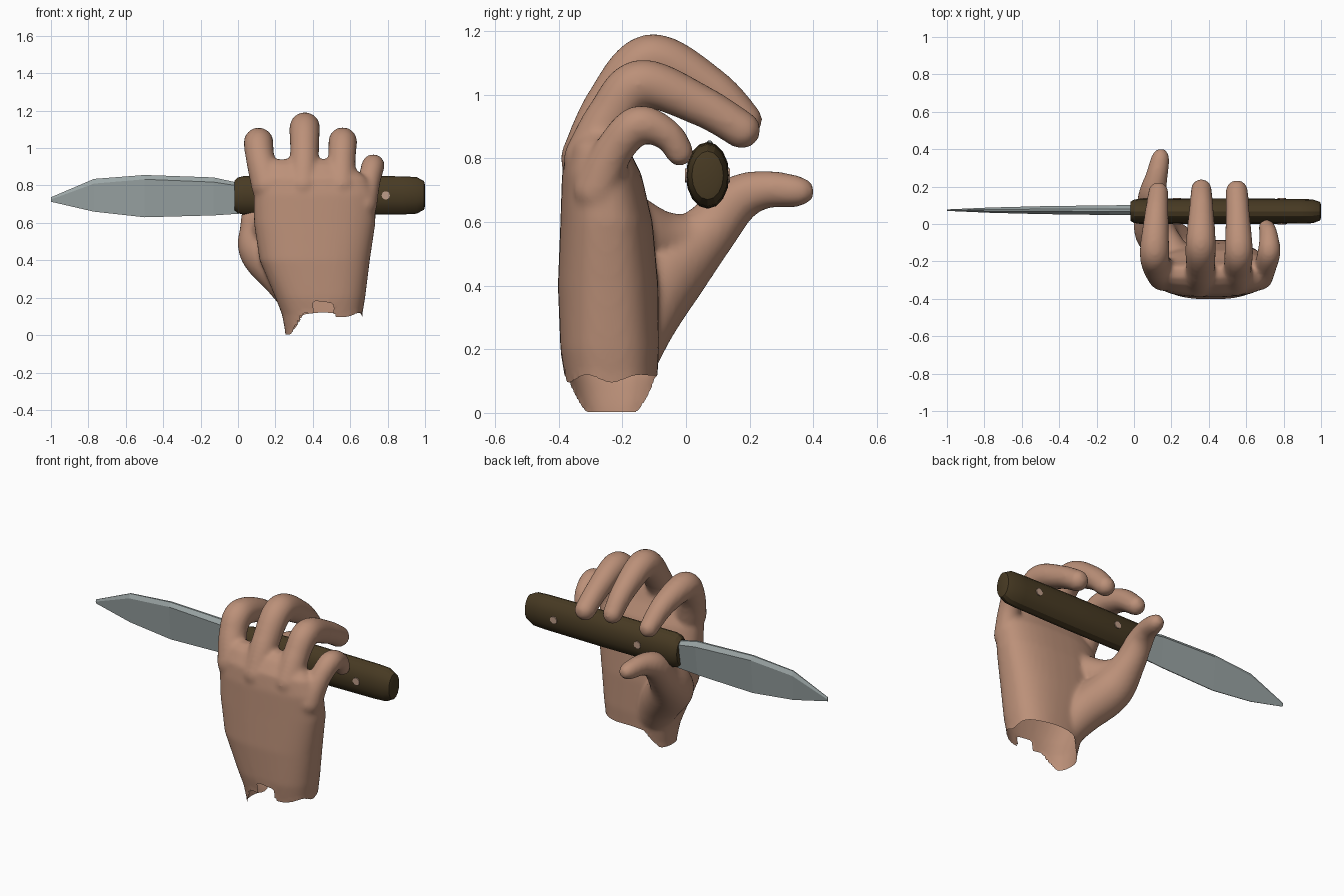
import bpy, bmesh, math
from mathutils import Vector

cube = bpy.data.objects.get("Cube")
if cube:
    bpy.data.objects.remove(cube, do_unlink=True)


def material(name, rgb, rough=0.6):
    m = bpy.data.materials.new(name)
    m.use_nodes = True
    m.diffuse_color = (*rgb, 1)
    shader = m.node_tree.nodes["Principled BSDF"]
    shader.inputs["Base Color"].default_value = (*rgb, 1)
    shader.inputs["Roughness"].default_value = rough
    return m


skin = material("skin", (0.50, 0.28, 0.19))
wood = material("dark wood", (0.065, 0.043, 0.017))
steel = material("steel", (0.33, 0.38, 0.38))
rivet_tone = material("rivet", (0.52, 0.34, 0.25))


def add_object(name, bm, mat, smooth_angle=None):
    bmesh.ops.recalc_face_normals(bm, faces=bm.faces)
    mesh = bpy.data.meshes.new(name)
    bm.to_mesh(mesh)
    bm.free()
    mesh.materials.append(mat)
    obj = bpy.data.objects.new(name, mesh)
    bpy.context.collection.objects.link(obj)
    if smooth_angle:
        bpy.ops.object.select_all(action='DESELECT')
        obj.select_set(True)
        bpy.context.view_layer.objects.active = obj
        bpy.ops.object.shade_smooth_by_angle(angle=math.radians(smooth_angle))
    return obj


def loft(bm, rings):
    """Skin a list of equal-length point rings and cap both ends."""
    loops = [[bm.verts.new(p) for p in ring] for ring in rings]
    n = len(loops[0])
    for a, b in zip(loops, loops[1:]):
        for i in range(n):
            j = (i + 1) % n
            bm.faces.new((a[i], a[j], b[j], b[i]))
    bm.faces.new(loops[0])
    bm.faces.new(loops[-1])


def catmull(p0, p1, p2, p3, t):
    return 0.5 * (2 * p1 + (p2 - p0) * t + (2 * p0 - 5 * p1 + 4 * p2 - p3) * t * t
                  + (3 * p1 - p0 - 3 * p2 + p3) * t ** 3)


def limb(bm, points, steps=11):
    """Rounded tapering limb through (x, y, z, radius) joints."""
    pts = [Vector(p) for p in points]
    pts = [pts[0]] + pts + [pts[-1]]
    for k in range(1, len(pts) - 2):
        for s in range(steps + 1):
            x, y, z, r = catmull(*pts[k - 1:k + 3], s / steps)
            ball = bmesh.ops.create_icosphere(bm, subdivisions=3, radius=r)
            bmesh.ops.translate(bm, verts=ball["verts"], vec=(x, y, z))


def super_ring(cz, cx, cy, rx, ry, power=0.8, n=40):
    ring = []
    for i in range(n):
        a = math.tau * i / n
        c, s = math.cos(a), math.sin(a)
        ring.append((cx + rx * math.copysign(abs(c) ** power, c),
                     cy + ry * math.copysign(abs(s) ** power, s), cz))
    return ring


# Palm and wrist: height, centre x, centre y, half width, half depth
bm = bmesh.new()
palm = [(-0.07, .46, -.23, .20, .12), (0.03, .455, -.235, .205, .13),
        (0.11, .45, -.235, .215, .145), (0.2, .44, -.24, .24, .155),
        (0.4, .41, -.245, .295, .158), (0.6, .41, -.25, .325, .145),
        (0.75, .41, -.265, .325, .125), (0.84, .395, -.28, .295, .095),
        (0.91, .36, -.27, .24, .06), (0.94, .35, -.26, .21, .03)]
loft(bm, [super_ring(*row) for row in palm])

# Fingers: knuckle, middle joint, last joint, tip
fingers = {
    "index": [(.16, -.27, .80, .09), (.12, -.22, .94, .078), (.11, -.14, 1.03, .08),
              (.12, .04, .985, .066), (.13, .17, .89, .054)],
    "middle": [(.35, -.31, .80, .085), (.355, -.24, .97, .078), (.357, -.11, 1.11, .082),
               (.36, .08, 1.02, .066), (.36, .185, .92, .056)],
    "ring": [(.55, -.30, .80, .085), (.555, -.24, .93, .075), (.56, -.14, 1.035, .077),
             (.555, .05, .965, .065), (.55, .175, .89, .06)],
    "little": [(.67, -.28, .70, .075), (.70, -.23, .82, .062), (.722, -.15, .905, .062),
               (.72, -.06, .875, .05), (.71, -.02, .82, .045)],
}
for joints in fingers.values():
    limb(bm, joints)

# Thumb with its fleshy base, and the web joining it to the palm
limb(bm, [(.36, -.20, .15, .10), (.26, -.145, .30, .12), (.13, -.05, .45, .123),
          (.10, .07, .57, .09), (.10, .16, .67, .075), (.12, .25, .702, .06),
          (.14, .345, .697, .05), (.145, .375, .695, .03)])
limb(bm, [(.22, -.21, .60, .11), (.16, -.09, .55, .09), (.11, .03, .54, .08)])

# Fuse the parts into one soft skin
hand = add_object("hand", bm, skin)
remesh = hand.modifiers.new("fuse", 'REMESH')
remesh.mode = 'VOXEL'
remesh.voxel_size = 0.012
soften = hand.modifiers.new("soften", 'SMOOTH')
soften.factor = 0.5
soften.iterations = 9
bpy.context.view_layer.update()
fused = bpy.data.meshes.new_from_object(hand.evaluated_get(bpy.context.evaluated_depsgraph_get()))
hand.modifiers.clear()
hand.data = fused
if not fused.materials:
    fused.materials.append(skin)


def torn_height(x, y):
    """Ragged lower rim of the wrist, hanging lowest on the thumb side."""
    rise = min(max((x - 0.28) / 0.07, 0), 1)
    ragged = 0.105 + 0.012 * math.sin(38 * y + 11 * x)
    notch = 0.065 if 0.41 < x < 0.51 and y < -0.25 else 0
    return 0.003 + rise * ragged + notch


# Open the wrist along the torn rim
bm = bmesh.new()
bm.from_mesh(fused)
low = [v for v in bm.verts if v.co.z < torn_height(v.co.x, v.co.y)]
bmesh.ops.delete(bm, geom=low, context='VERTS')
for v in bm.verts:
    if v.is_boundary:
        v.co.z = max(torn_height(v.co.x, v.co.y), v.co.z - 0.012)
for f in bm.faces:
    f.smooth = True
    f.material_index = 0
bm.to_mesh(fused)
bm.free()

# Handle: faceted oval grip with tapered ends
AXIS_Y, AXIS_Z = 0.068, 0.747
bm = bmesh.new()
grip = [(-.02, .75), (0, .93), (.03, 1), (.5, 1.02), (.88, .99), (.955, .95), (.995, .74), (1, .53)]
rings = []
for x, scale in grip:
    rings.append([(x, AXIS_Y + .067 * scale * math.cos(math.tau * i / 16),
                   AXIS_Z + .103 * scale * math.sin(math.tau * i / 16)) for i in range(16)])
loft(bm, rings)
add_object("handle", bm, wood, 25)

# Rivets through the handle
for k, x in enumerate((.23, .79)):
    bm = bmesh.new()
    bmesh.ops.create_cone(bm, cap_ends=True, segments=16, radius1=.022, radius2=.022, depth=.142)
    for v in bm.verts:
        v.co = (x + v.co.x, AXIS_Y + v.co.z, AXIS_Z + v.co.y)
    add_object(f"rivet_{k + 1}", bm, rivet_tone, 30)

# Blade: x, spine height, ridge height, edge height, half thickness
blade = [(.02, .81, .795, .65, .027), (-.13, .843, .818, .64, .026), (-.5, .856, .833, .63, .021),
         (-.77, .835, .81, .66, .014), (-1, .737, .725, .713, .004)]
bm = bmesh.new()
loft(bm, [[(x, .074 + side * t, z) for side, z, in
           ((.25, top), (1, ridge), (.1, edge), (-.1, edge), (-1, ridge), (-.25, top))]
          for x, top, ridge, edge, t in blade])
add_object("blade", bm, steel)
